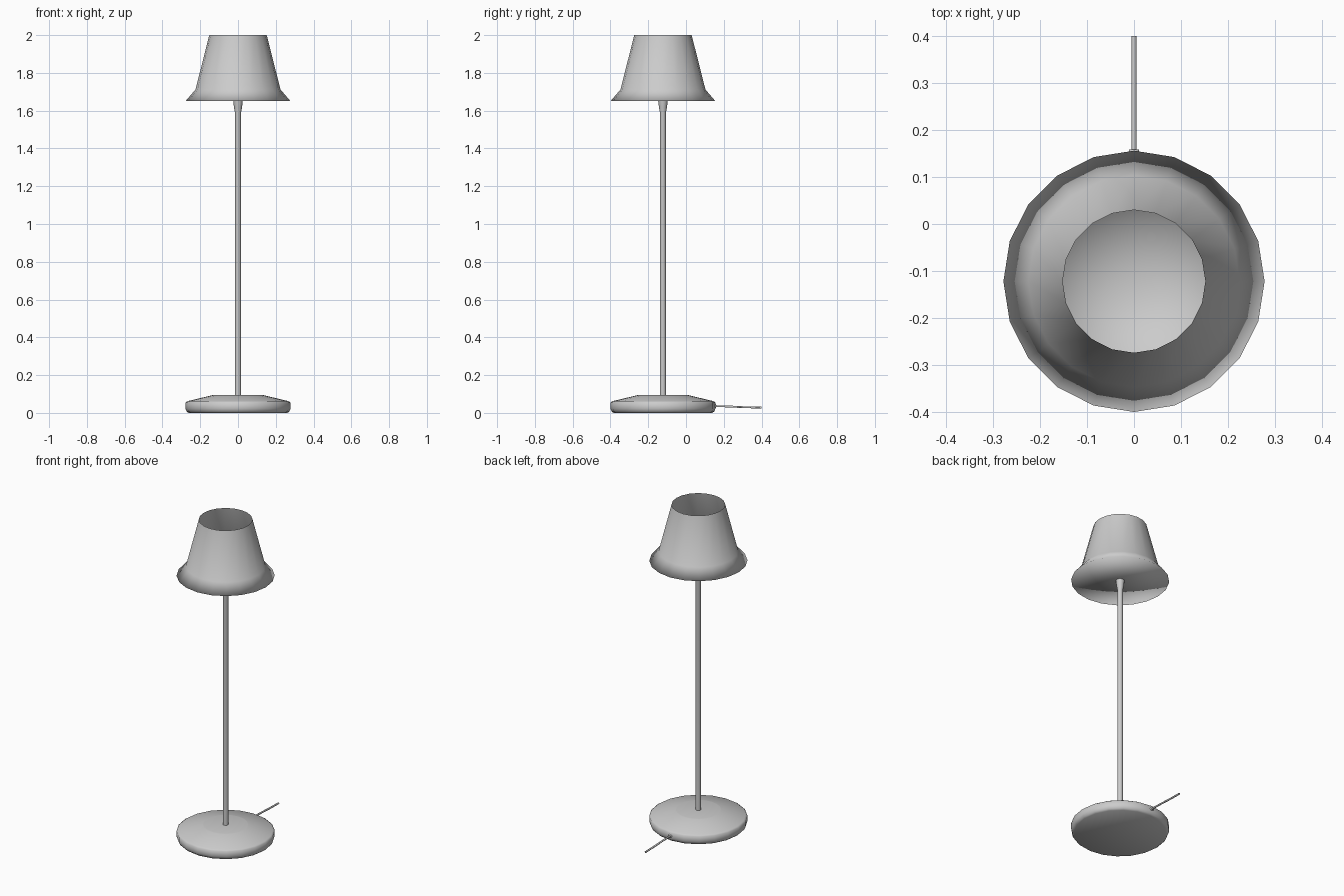
import bpy
import bmesh
from math import cos, sin, pi
from mathutils import Vector

cube = bpy.data.objects.get("Cube")
if cube:
    bpy.data.objects.remove(cube, do_unlink=True)

CENTRE_Y = -0.122

grey = bpy.data.materials.new("light grey")
grey.use_nodes = True
grey.diffuse_color = (0.6, 0.6, 0.6, 1)
grey.node_tree.nodes["Principled BSDF"].inputs["Base Color"].default_value = grey.diffuse_color


def lathe(name, profile, sides, origin, axis="Z"):
    """Spin (radius, height) points round an axis; radius 0 closes to a point."""
    bm = bmesh.new()
    rings = []
    for r, h in profile:
        count = sides if r else 1
        rings.append([bm.verts.new((r * cos(2 * pi * i / sides), r * sin(2 * pi * i / sides), h))
                      for i in range(count)])
    for low, high in zip(rings, rings[1:]):
        for i in range(sides):
            j = (i + 1) % sides
            corners = [low[i % len(low)], low[j % len(low)], high[j % len(high)], high[i % len(high)]]
            bm.faces.new(list(dict.fromkeys(corners)))
    for face in bm.faces:
        face.smooth = True
    mesh = bpy.data.meshes.new(name)
    bm.to_mesh(mesh)
    bm.free()
    mesh.materials.append(grey)
    obj = bpy.data.objects.new(name, mesh)
    obj.location = origin
    if axis == "Y":
        obj.rotation_euler.x = -pi / 2
    bpy.context.collection.objects.link(obj)
    return obj


middle = Vector((0, CENTRE_Y, 0))

# Weighted foot with a sloping top and a flat central plateau
lathe("base", [(0, 0), (0.262, 0), (0.272, 0.008), (0.278, 0.022), (0.278, 0.055),
               (0.268, 0.062), (0.13, 0.095), (0.125, 0.096), (0, 0.096)], 20, middle)

# Slim stem with a flared socket under the shade
lathe("stem", [(0.016, 0.09), (0.016, 1.59), (0.021, 1.615), (0.025, 1.65)], 12, middle)

# Thin shade, open above and closed underneath
lathe("shade", [(0, 1.65), (0.278, 1.65), (0.225, 1.712), (0.152, 2.0)], 20, middle)

# Cable collar on the back of the base
lathe("cable_collar", [(0, 0), (0.011, 0), (0.011, 0.012), (0, 0.012)], 10, (0, 0.147, 0.036), "Y")

# Short power cable with a slight droop
curve = bpy.data.curves.new("power_cable", "CURVE")
curve.dimensions = "3D"
curve.bevel_depth = 0.0055
curve.bevel_resolution = 1
curve.use_fill_caps = True
path = [(0.15, 0.036), (0.23, 0.034), (0.31, 0.03), (0.36, 0.029), (0.4, 0.028)]
spline = curve.splines.new("POLY")
spline.points.add(len(path) - 1)
for point, (y, z) in zip(spline.points, path):
    point.co = (0, y, z, 1)
curve.materials.append(grey)
bpy.context.collection.objects.link(bpy.data.objects.new("power_cable", curve))
